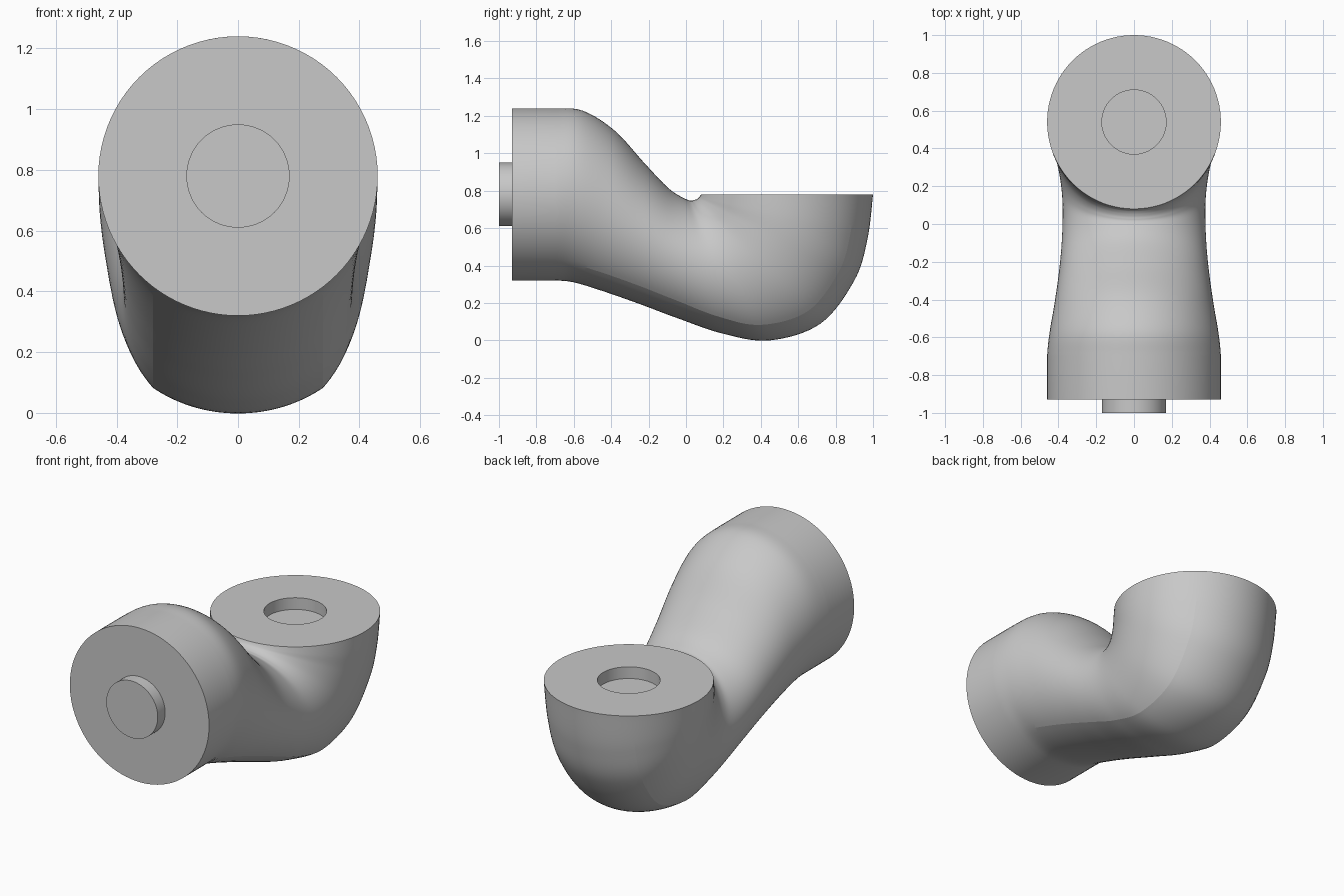
import bpy, bmesh, math
from mathutils import Vector

if "Cube" in bpy.data.objects:
    bpy.data.objects.remove(bpy.data.objects["Cube"])

R = 0.46           # end radius
PEG_R = 0.17
DEPTH = 0.07
CREASE_X = 0.28    # half width of the underside strip

grey = bpy.data.materials.new("light grey")
grey.diffuse_color = (0.58, 0.58, 0.58, 1)
grey.use_nodes = True
grey.node_tree.nodes["Principled BSDF"].inputs["Base Color"].default_value = grey.diffuse_color

# Stations along the elbow: lower y,z  upper y,z  half width
STATIONS = [
    (-0.93, 0.32, -0.93, 1.24, 0.46),
    (-0.70, 0.32, -0.70, 1.24, 0.46),
    (-0.60, 0.31, -0.55, 1.227, 0.447),
    (-0.45, 0.265, -0.38, 1.12, 0.42),
    (-0.25, 0.195, -0.22, 0.945, 0.395),
    (-0.05, 0.12, -0.09, 0.81, 0.381),
    (0.20, 0.035, 0.00, 0.755, 0.378),
    (0.45, 0.00, 0.03, 0.748, 0.39),
    (0.72, 0.09, 0.05, 0.752, 0.415),
    (0.90, 0.32, 0.065, 0.76, 0.44),
    (0.97, 0.54, 0.073, 0.768, 0.455),
    (1.00, 0.78, 0.08, 0.78, 0.46),
]


def spline(a, b, c, d, t):
    return [0.5 * (2 * q + (r - p) * t + (2 * p - 5 * q + 4 * r - s) * t * t
                   + (3 * q - p - 3 * r + s) * t ** 3)
            for p, q, r, s in zip(a, b, c, d)]


def section(st, n_low=10, n_side=14, n_up=22):
    """Closed ring: round underside strip, fuller lower sides, elliptical top."""
    low, up = Vector((0, st[0], st[1])), Vector((0, st[2], st[3]))
    w = st[4]
    mid, h = (low + up) / 2, (up - low).length / 2
    axis = (up - low).normalized()
    a0 = math.asin(CREASE_X / R)
    drop = R * (1 - math.cos(a0))
    e0 = math.asin(CREASE_X / w)
    b = (h - drop) / math.cos(e0)
    half = []
    for i in range(n_low):
        a = a0 * i / n_low
        half.append((R * math.sin(a), -h + R * (1 - math.cos(a))))
    for i in range(n_side):
        a = e0 + (math.pi / 2 - e0) * i / n_side
        half.append((w * math.sin(a), -b * math.cos(a)))
    for i in range(n_up + 1):
        a = math.pi / 2 * i / n_up
        half.append((w * math.cos(a), h * math.sin(a)))
    half[-1] = (0, h)
    loop = half + [(-x, v) for x, v in reversed(half[1:-1])]
    return [mid + axis * v + Vector((x, 0, 0)) for x, v in loop], n_low


def finish(bm, name):
    bmesh.ops.recalc_face_normals(bm, faces=bm.faces)
    me = bpy.data.meshes.new(name)
    bm.to_mesh(me)
    bm.free()
    ob = bpy.data.objects.new(name, me)
    bpy.context.collection.objects.link(ob)
    me.materials.append(grey)
    bpy.ops.object.select_all(action='DESELECT')
    ob.select_set(True)
    bpy.context.view_layer.objects.active = ob
    bpy.ops.object.shade_smooth_by_angle(angle=math.radians(40))
    return ob


def bridge(bm, r0, r1):
    n = len(r0)
    for i in range(n):
        j = (i + 1) % n
        bm.faces.new((r0[i], r0[j], r1[j], r1[i]))


# Elbow body lofted through the stations
bm = bmesh.new()
rings, crease = [], 0
last = len(STATIONS) - 1
for k in range(last):
    p = [STATIONS[min(max(k + o, 0), last)] for o in (-1, 0, 1, 2)]
    if k == 0:                                   # straight collar
        pts, crease = section(STATIONS[0])
        rings.append([bm.verts.new(v) for v in pts])
        continue
    if k == 1:                                   # leave the collar level
        p[0] = (-0.82, 0.32, -0.85, 1.24, 0.46)
    for i in range(8):
        pts, crease = section(spline(*p, i / 8))
        rings.append([bm.verts.new(v) for v in pts])
pts, crease = section(STATIONS[-1])
rings.append([bm.verts.new(v) for v in pts])
for r0, r1 in zip(rings, rings[1:]):
    bridge(bm, r0, r1)
bm.faces.new(rings[0])

# Flat top with a round socket
centre = Vector((0, 0.54, 0.78))
rim = [bm.verts.new(centre + (v.co - centre) * (PEG_R / R)) for v in rings[-1]]
floor = [bm.verts.new(v.co - Vector((0, 0, DEPTH))) for v in rim]
bridge(bm, rings[-1], rim)
bridge(bm, rim, floor)
bm.faces.new(floor)

# Sharp line along each side of the underside strip
for r0, r1 in zip(rings[12:], rings[13:-6]):
    for c in (crease, len(r0) - crease):
        e = bm.edges.get((r0[c], r1[c]))
        if e:
            e.smooth = False
finish(bm, "elbow_body")

# Peg on the front face
bm = bmesh.new()
bmesh.ops.create_cone(bm, cap_ends=True, segments=64, radius1=PEG_R,
                      radius2=PEG_R, depth=DEPTH)
for v in bm.verts:
    v.co = Vector((v.co.x, v.co.z - 1 + DEPTH / 2, v.co.y + 0.78))
finish(bm, "front_peg")
